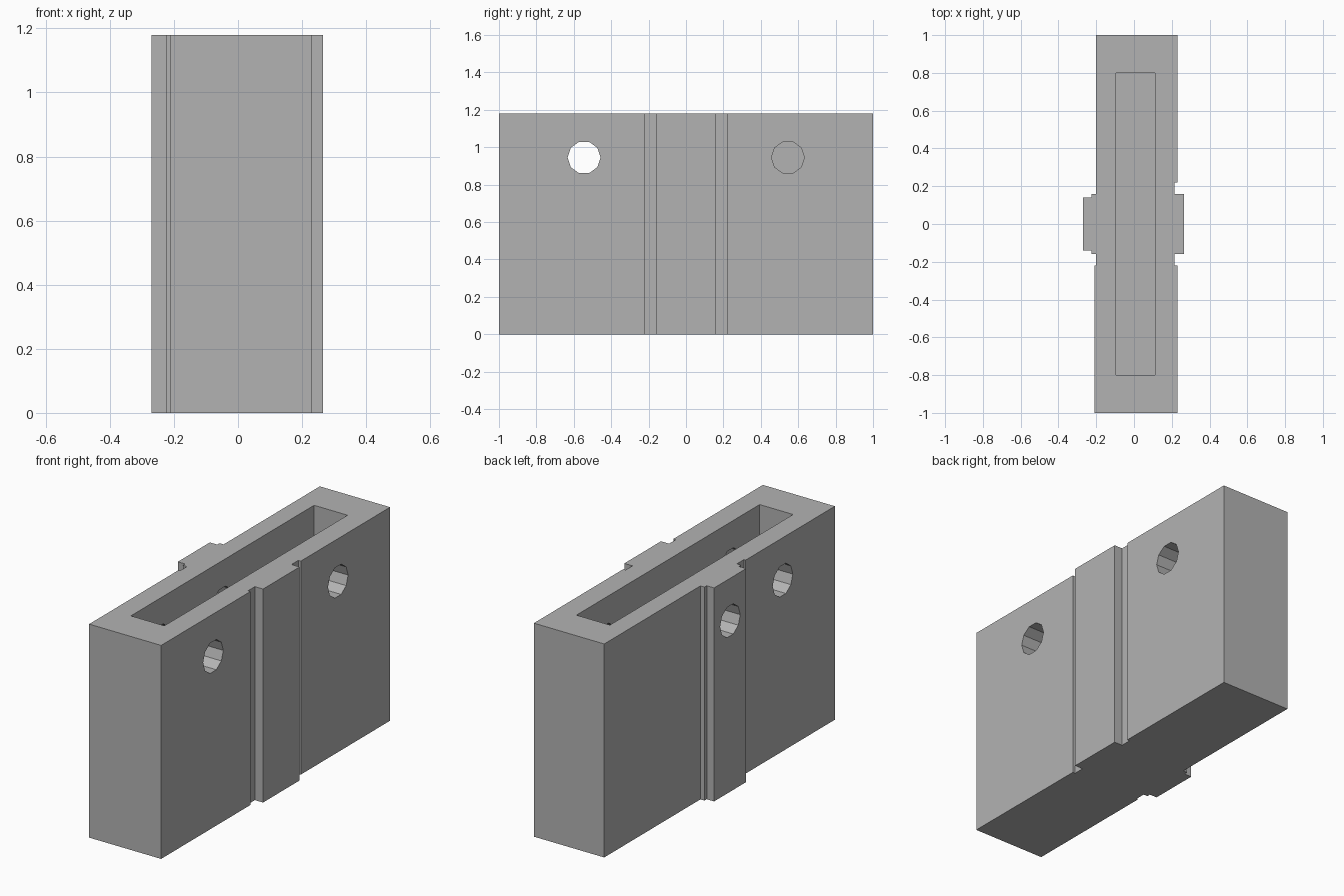
import bpy
import bmesh
import math
from mathutils import Matrix

cube = bpy.data.objects.get("Cube")
if cube:
    bpy.data.objects.remove(cube, do_unlink=True)

HEIGHT = 1.18
FLOOR = 0.15
HOLE_Z = 0.945
HOLE_RADIUS = 0.088

grey = bpy.data.materials.new("plain grey")
grey.use_nodes = True
colour = (0.45, 0.45, 0.45, 1)
grey.diffuse_color = colour
grey.node_tree.nodes["Principled BSDF"].inputs["Base Color"].default_value = colour


def make_object(name, bm):
    bmesh.ops.recalc_face_normals(bm, faces=bm.faces)
    mesh = bpy.data.meshes.new(name)
    bm.to_mesh(mesh)
    bm.free()
    mesh.materials.append(grey)
    obj = bpy.data.objects.new(name, mesh)
    bpy.context.collection.objects.link(obj)
    return obj


def prism(name, outline, bottom, top):
    bm = bmesh.new()
    face = bm.faces.new([bm.verts.new((x, y, bottom)) for x, y in outline])
    extruded = bmesh.ops.extrude_face_region(bm, geom=[face])["geom"]
    verts = [v for v in extruded if isinstance(v, bmesh.types.BMVert)]
    bmesh.ops.translate(bm, verts=verts, vec=(0, 0, top - bottom))
    return make_object(name, bm)


def hole_cutter(x, y):
    # Ten-sided bore along x with a corner at the top
    bm = bmesh.new()
    bmesh.ops.create_cone(
        bm, cap_ends=True, segments=10, radius1=HOLE_RADIUS,
        radius2=HOLE_RADIUS, depth=0.4,
        matrix=Matrix.Translation((x, y, HOLE_Z))
        @ Matrix.Rotation(math.pi / 2, 4, "Y")
        @ Matrix.Rotation(math.pi / 2, 4, "Z") @ Matrix.Rotation(math.pi / 2, 4, "Z"))
    return make_object("hole_cutter", bm)


# Right side: central rib between two shallow grooves
rib_half = [(0.265, 0.16), (0.215, 0.16), (0.215, 0.22), (0.23, 0.22), (0.23, 1)]
right_side = [(x, -y) for x, y in reversed(rib_half)] + rib_half

# Left side: stepped rib with a single groove on its front edge
left_side = [(-0.2, 1), (-0.2, 0.16), (-0.225, 0.16), (-0.225, 0.14),
             (-0.27, 0.14), (-0.27, -0.14), (-0.225, -0.14), (-0.225, -0.16),
             (-0.2, -0.16), (-0.2, -0.22), (-0.21, -0.22), (-0.21, -1)]
body = prism("hollow_block", right_side + left_side, 0, HEIGHT)

# Pocket open at the top, and the side holes
pocket = prism("pocket_cutter",
               [(-0.095, -0.8), (0.11, -0.8), (0.11, 0.8), (-0.095, 0.8)],
               FLOOR, HEIGHT + 0.1)
cutters = [pocket, hole_cutter(0.25, -0.545), hole_cutter(0.25, 0.545),
           hole_cutter(-0.25, -0.545), hole_cutter(-0.25, 0)]
for cutter in cutters:
    cutter.hide_render = True
    cut = body.modifiers.new("cut", "BOOLEAN")
    cut.operation = "DIFFERENCE"
    cut.solver = "EXACT"
    cut.object = cutter

# Bake the cuts and discard the cutters
bpy.context.view_layer.objects.active = body
for cut in list(body.modifiers):
    bpy.ops.object.modifier_apply(modifier=cut.name)
for cutter in cutters:
    bpy.data.objects.remove(cutter, do_unlink=True)
